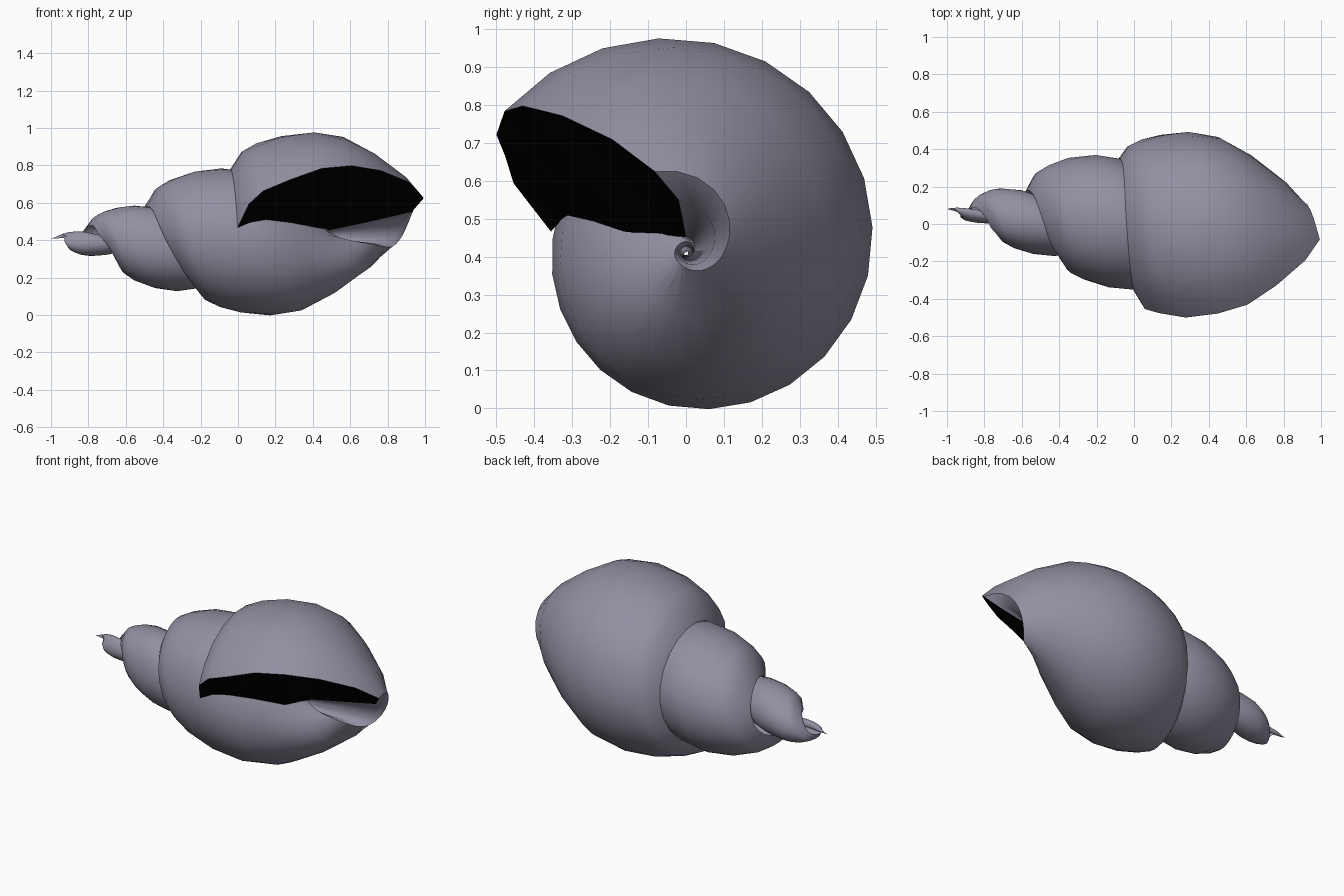
import bpy, bmesh, math

if "Cube" in bpy.data.objects:
    bpy.data.objects.remove(bpy.data.objects["Cube"])

# Growth of the whorl, one row per quarter turn from apex to lip:
# suture x, suture radius, widest x, widest radius, tip x, tip radius, axis y
GROWTH = [
    (-1.0, 0.0, -1.0, 0.0, -0.98, 0.0, 0.08),
    (-0.96, 0.0, -0.88, 0.035, -0.79, 0.01, 0.07),
    (-0.93, 0.01, -0.78, 0.05, -0.65, 0.01, 0.06),
    (-0.92, 0.03, -0.80, 0.085, -0.55, 0.01, 0.04),
    (-0.86, 0.06, -0.72, 0.16, -0.35, 0.02, 0.03),
    (-0.78, 0.07, -0.55, 0.175, -0.20, 0.02, 0.01),
    (-0.73, 0.04, -0.45, 0.165, -0.02, 0.03, 0.0),
    (-0.66, 0.09, -0.34, 0.275, 0.12, 0.03, 0.0),
    (-0.57, 0.18, -0.22, 0.37, 0.30, 0.03, 0.0),
    (-0.48, 0.17, -0.08, 0.375, 0.45, 0.03, 0.0),
    (-0.39, 0.17, 0.02, 0.355, 0.56, 0.03, 0.0),
    (-0.22, 0.26, 0.16, 0.41, 0.76, 0.04, 0.0),
    (-0.08, 0.35, 0.28, 0.49, 0.87, 0.10, 0.0),
    (-0.04, 0.37, 0.40, 0.565, 0.97, 0.21, 0.0),
    (0.0, 0.36, 0.47, 0.63, 1.06, 0.28, 0.0),
]
LAST = 36.0                                   # turn angle of the last row
FIRST = LAST - 90 * (len(GROWTH) - 1)
AXIS_Z = 0.41

# Cross-section: (part, along, out, angular lag of the slanted lip)
SECTION = [
    ("s", 0.0, 0.0, 27), ("s", 0.14, 0.5, 14), ("s", 0.31, 0.70, 8),
    ("s", 0.62, 0.91, 4), ("s", 1.0, 1.0, -2),
    ("b", 0.28, 0.93, -6), ("b", 0.56, 0.68, -12), ("b", 0.84, 0.33, -21),
    ("b", 1.0, 0.0, -33), ("c", 0.95, 0.65, -46), ("c", 0.52, 0.2, -54),
    ("i", 0.41, 0.28, 17), ("i", 0.27, 0.42, 17), ("i", 0.06, 0.55, 22),
]


def growth(t):
    """Smooth interpolation of the growth rows at turn angle t."""
    n = len(GROWTH)
    u = min(max((t - FIRST) / 90, 0), n - 1)
    i = min(int(u), n - 2)
    f = u - i
    a, b, c, d = (GROWTH[min(max(k, 0), n - 1)] for k in (i - 1, i, i + 1, i + 2))
    return [q + 0.5 * f * (r - p + f * (2 * p - 5 * q + 4 * r - s + f * (3 * (q - r) + s - p)))
            for p, q, r, s in zip(a, b, c, d)]


def shell_point(t, part, along, out, lag):
    t += lag
    x0, r0, xm, rm, x1, r1, cy = growth(t)
    if part == "s":                            # suture to shoulder
        x, r = x0 + along * (xm - x0), r0 + out * (rm - r0)
    elif part == "b":                          # shoulder to tip
        x, r = xm + along * (x1 - xm), r1 + out * (rm - r1)
    else:                                      # inner column, inner wall
        x, r = x0 + along * (x1 - x0), out * (r1 if part == "c" else rm)
    phi = math.radians(144 + max(t, FIRST))
    return (x, cy + r * math.cos(phi), AXIS_Z + r * math.sin(phi))


def finish(name, bm, colour):
    mesh = bpy.data.meshes.new(name)
    bm.to_mesh(mesh)
    bm.free()
    ob = bpy.data.objects.new(name, mesh)
    bpy.context.collection.objects.link(ob)
    mat = bpy.data.materials.new(name)
    mat.diffuse_color = colour
    mat.use_nodes = True
    mat.node_tree.nodes["Principled BSDF"].inputs["Base Color"].default_value = mat.diffuse_color
    mesh.materials.append(mat)
    return ob


# Spiral shell: sweep the growing section up to the lip
bm = bmesh.new()
start = FIRST - 28
steps = int(-start / 15) + 1
rings = [[bm.verts.new(shell_point(start * (1 - j / steps), *p)) for p in SECTION]
         for j in range(steps + 1)]
m = len(SECTION)
for a, b in zip(rings, rings[1:]):
    for i in range(m):
        k = (i + 1) % m
        bm.faces.new((a[i], a[k], b[k], b[i]))
bmesh.ops.remove_doubles(bm, verts=bm.verts, dist=0.0005)
bmesh.ops.recalc_face_normals(bm, faces=bm.faces)
top = max(bm.faces, key=lambda f: f.calc_center_median().z)
if top.normal.z < 0:
    bmesh.ops.reverse_faces(bm, faces=bm.faces)
shell = finish("spiral_shell", bm, (0.29, 0.28, 0.36, 1))
bpy.context.view_layer.objects.active = shell
shell.select_set(True)
bpy.ops.object.shade_smooth_by_angle(angle=math.radians(60))

# Dark mouth: flat fill across the lip
bm = bmesh.new()
fill = bm.faces.new([bm.verts.new(shell_point(0, *p)) for p in SECTION])
fill.normal_update()
if fill.normal.y > 0:
    fill.normal_flip()
bmesh.ops.triangulate(bm, faces=[fill])
finish("mouth", bm, (0, 0, 0, 1))
